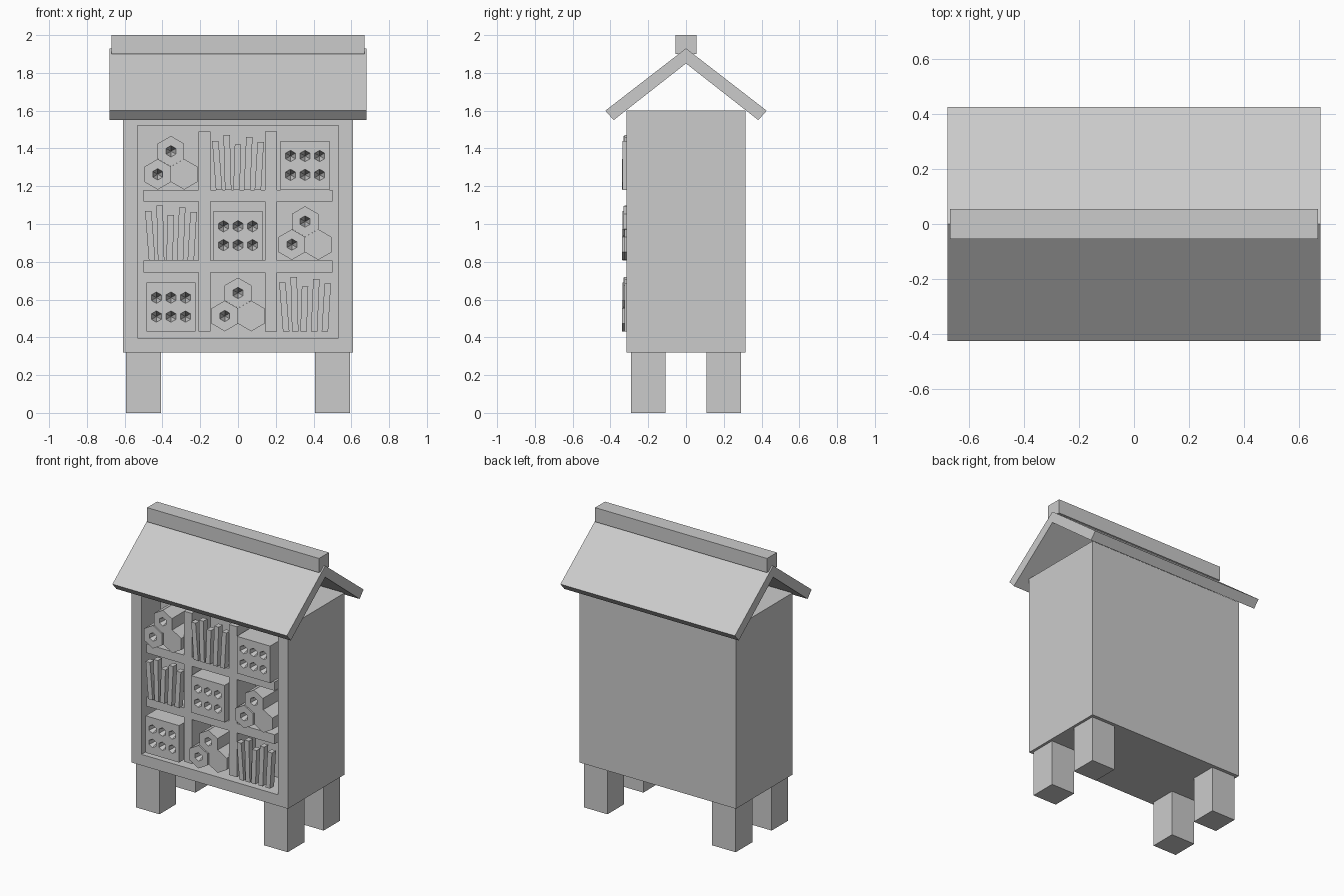
import bpy, bmesh, math
from mathutils import Matrix, Vector

cube = bpy.data.objects.get("Cube")
if cube:
    bpy.data.objects.remove(cube, do_unlink=True)

GREY = (0.6, 0.6, 0.6, 1.0)
mat = bpy.data.materials.new("plain_grey")
mat.use_nodes = True
mat.diffuse_color = GREY
for node in mat.node_tree.nodes:
    if node.type == 'BSDF_PRINCIPLED':
        node.inputs["Base Color"].default_value = GREY


def finish(name, bm):
    bmesh.ops.recalc_face_normals(bm, faces=bm.faces[:])
    mesh = bpy.data.meshes.new(name)
    bm.to_mesh(mesh)
    bm.free()
    mesh.materials.append(mat)
    obj = bpy.data.objects.new(name, mesh)
    bpy.context.collection.objects.link(obj)
    return obj


def prism(name, outline, start, end, axis='y'):
    """Extrude a closed outline: (x, z) along y, or (y, z) along x."""
    bm = bmesh.new()
    if axis == 'y':
        verts = [bm.verts.new((a, start, b)) for a, b in outline]
        move = Vector((0, end - start, 0))
    else:
        verts = [bm.verts.new((start, a, b)) for a, b in outline]
        move = Vector((end - start, 0, 0))
    face = bm.faces.new(verts)
    out = bmesh.ops.extrude_face_region(bm, geom=[face], use_keep_orig=True)
    moved = [g for g in out["geom"] if isinstance(g, bmesh.types.BMVert)]
    bmesh.ops.translate(bm, verts=moved, vec=move)
    return finish(name, bm)


def box(name, x, y, z):
    outline = [(x[0], z[0]), (x[1], z[0]), (x[1], z[1]), (x[0], z[1])]
    return prism(name, outline, y[0], y[1])


def drill(obj, centres, front):
    """Sink tapered six-sided nesting holes into the front."""
    bm = bmesh.new()
    for x, z in centres:
        place = Matrix.Translation((x, front + 0.04, z)) @ Matrix.Rotation(math.pi / 2, 4, 'X')
        bmesh.ops.create_cone(bm, cap_ends=True, segments=6, radius1=0.0005,
                              radius2=0.036, depth=0.12, matrix=place)
    cutter = finish("hole_cutter", bm)
    cutter.hide_render = True
    mod = obj.modifiers.new("holes", 'BOOLEAN')
    mod.object = cutter
    mod.solver = 'EXACT'
    bpy.context.view_layer.objects.active = obj
    bpy.ops.object.modifier_apply(modifier=mod.name)
    bpy.data.objects.remove(cutter, do_unlink=True)


# Cabinet: a box whose front is inset and pushed in
FRONT, BACK, INNER = -0.315, 0.315, -0.1
cabinet = box("cabinet", (-0.61, 0.61), (FRONT, BACK), (0.32, 1.6))
bm = bmesh.new()
bm.from_mesh(cabinet.data)
face = min(bm.faces, key=lambda f: f.calc_center_median().y)
bmesh.ops.inset_region(bm, faces=[face], thickness=0.11)
out = bmesh.ops.extrude_face_region(bm, geom=[face])
bmesh.ops.translate(bm, vec=(0, INNER - FRONT, 0),
                    verts=[g for g in out["geom"] if isinstance(g, bmesh.types.BMVert)])
if face.is_valid:
    bmesh.ops.delete(bm, geom=[face], context='FACES_ONLY')
bm.to_mesh(cabinet.data)
bm.free()

# Legs
for side, sx in (("left", 1), ("right", -1)):
    for end, sy in (("front", -1), ("back", 1)):
        x, y = sx * 0.5, sy * 0.2
        box(f"{end}_{side}_leg", (x - 0.092, x + 0.092), (y - 0.092, y + 0.092), (0, 0.32))

# Roof panels and ridge beam
for end, s in (("front", -1), ("back", 1)):
    outline = [(0, 1.93), (s * 0.427, 1.6), (s * 0.383, 1.55), (0, 1.85)]
    prism(f"{end}_roof_panel", outline, -0.68, 0.68, 'x')
box("ridge_beam", (-0.67, 0.67), (-0.055, 0.055), (1.9, 2.0))

# Shelves and dividers
FLOORS, CEILINGS = (1.18, 0.808, 0.43), (1.49, 1.118, 0.742)
BOARD = (-0.305, INNER)
for row in (1, 2):
    box(f"shelf_{row}", (-0.5, 0.5), BOARD, (CEILINGS[row], FLOORS[row - 1]))
for row in range(3):
    for x in (-0.177, 0.175):
        box("divider", (x - 0.031, x + 0.031), BOARD, (FLOORS[row], CEILINGS[row]))


def log_stack(cx, floor):
    r = 0.081
    logs = ((0, 0.205, -0.33, True), (-0.07, 0.083, -0.34, True), (0.07, 0.083, -0.325, False))
    for dx, dz, front, bored in logs:
        x, z = cx + dx, floor + dz
        outline = [(x + r * math.sin(k * math.pi / 3), z + r * math.cos(k * math.pi / 3))
                   for k in range(6)]
        log = prism("hexagonal_log", outline, front, INNER)
        if bored:
            drill(log, [(x, z)], front)


def stick_bundle(cx, floor):
    # top position, height, sideways shift of the foot
    sticks = ((-0.12, 0.26, 0.02), (-0.06, 0.29, 0.008), (0, 0.24, -0.008),
              (0.06, 0.28, -0.012), (0.12, 0.255, -0.015))
    for dx, height, shift in sticks:
        x, top, w = cx + dx, floor + height, 0.017
        outline = [(x + shift - w, floor), (x + shift + w, floor), (x + w, top), (x - w, top)]
        prism("stick", outline, -0.325, -0.28)


def bored_block(cx, floor):
    front = -0.335
    block = box("bored_block", (cx - 0.13, cx + 0.13), (front, INNER), (floor, floor + 0.26))
    drill(block, [(cx + i * 0.077, floor + z) for i in (-1, 0, 1) for z in (0.08, 0.18)], front)


# Fill the nine compartments, shifting the order each row
fillings = (log_stack, stick_bundle, bored_block)
for row in range(3):
    for col in range(3):
        fillings[(row + col) % 3]((col - 1) * 0.355, FLOORS[row])
